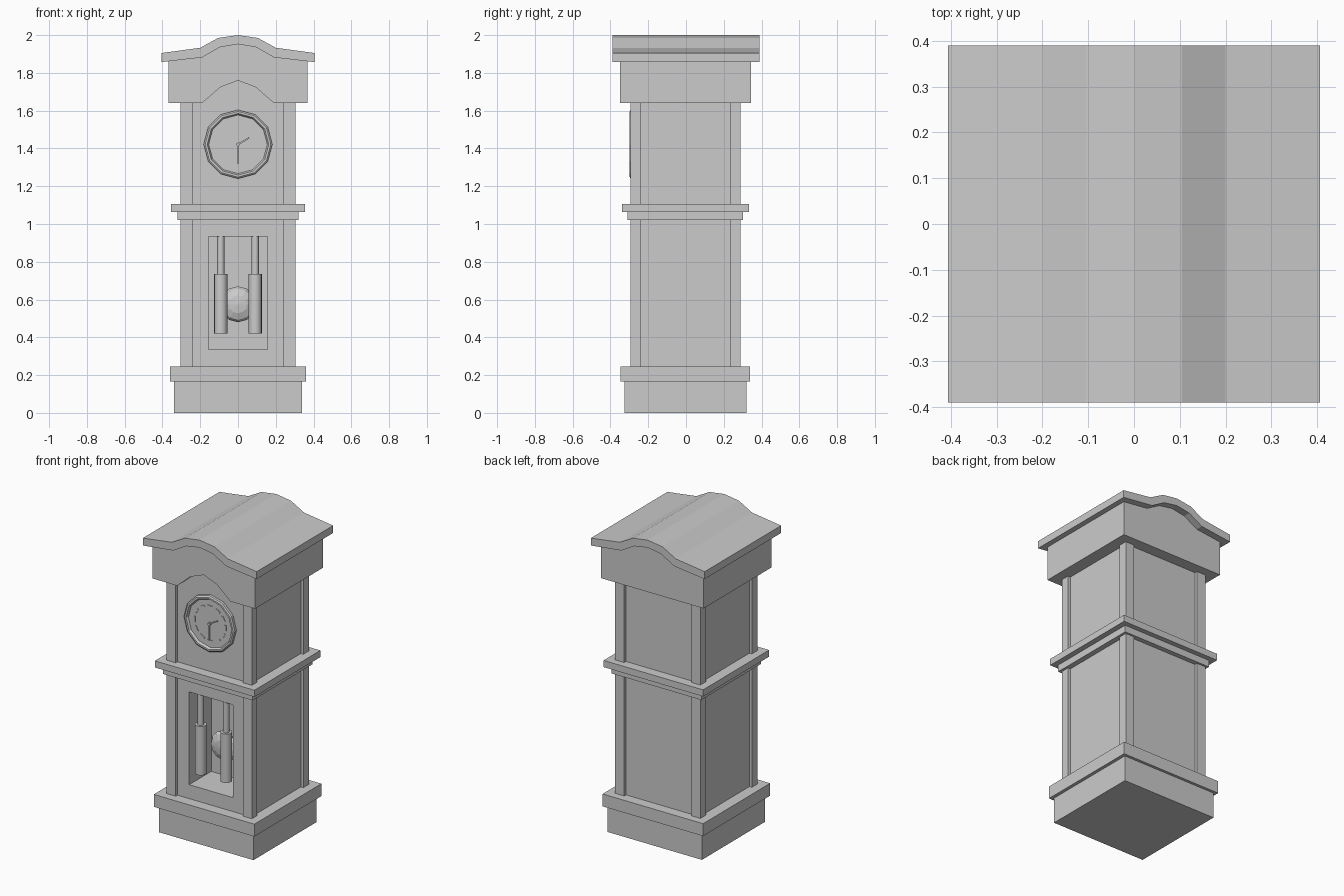
import bpy, bmesh, math
from mathutils import Matrix, Vector

cube = bpy.data.objects.get("Cube")
if cube:
    bpy.data.objects.remove(cube, do_unlink=True)

GREY = (0.6, 0.6, 0.6, 1)
mat = bpy.data.materials.new("plain_grey")
mat.use_nodes = True
mat.diffuse_color = GREY
mat.node_tree.nodes["Principled BSDF"].inputs["Base Color"].default_value = GREY


def finish(name, bm):
    bmesh.ops.recalc_face_normals(bm, faces=bm.faces)
    me = bpy.data.meshes.new(name)
    bm.to_mesh(me)
    bm.free()
    me.materials.append(mat)
    ob = bpy.data.objects.new(name, me)
    bpy.context.collection.objects.link(ob)
    return ob


def box_bm(x0, x1, y0, y1, z0, z1):
    bm = bmesh.new()
    bmesh.ops.create_cube(bm, size=1)
    for v in bm.verts:
        v.co = (x1 if v.co.x > 0 else x0, y1 if v.co.y > 0 else y0, z1 if v.co.z > 0 else z0)
    return bm


def box(name, *dims):
    return finish(name, box_bm(*dims))


def prism(name, outline, y0, y1):
    """Extrude an x-z outline along y."""
    bm = bmesh.new()
    face = bm.faces.new([bm.verts.new((x, y0, z)) for x, z in outline])
    new = bmesh.ops.extrude_face_region(bm, geom=[face])["geom"]
    verts = [g for g in new if isinstance(g, bmesh.types.BMVert)]
    bmesh.ops.translate(bm, verts=verts, vec=(0, y1 - y0, 0))
    return finish(name, bm)


def mirror_line(half):
    """Full left-to-right line from its centre-to-edge half."""
    return [(-x, z) for x, z in reversed(half[1:])] + half


def cylinder(name, x, y, z0, z1, r, sides=16):
    bm = bmesh.new()
    bmesh.ops.create_cone(bm, cap_ends=True, segments=sides, radius1=r, radius2=r, depth=z1 - z0,
                          matrix=Matrix.Translation((x, y, (z0 + z1) / 2)))
    ob = finish(name, bm)
    bpy.ops.object.select_all(action='DESELECT')
    ob.select_set(True)
    bpy.context.view_layer.objects.active = ob
    bpy.ops.object.shade_smooth_by_angle(angle=math.radians(40))
    return ob


# Plinth and waist mouldings
box("plinth", -.338, .338, -.325, .32, 0, .166)
box("plinth_moulding", -.359, .359, -.346, .338, .166, .246)
box("waist_moulding_lower", -.32, .32, -.309, .301, 1.02, 1.064)
box("waist_moulding_upper", -.355, .355, -.34, .333, 1.064, 1.107)

# Lower case with a recessed window niche
PANEL = -.275
case = box_bm(-.286, .286, PANEL, .27, .2, 1.04)
front = min(case.faces, key=lambda f: f.calc_center_median().y)
for depth in (PANEL, -.05):
    bmesh.ops.inset_region(case, faces=[front], thickness=.05)
    mid = front.calc_center_median()
    for v in front.verts:
        v.co = (.156 if v.co.x > mid.x else -.156, depth, .935 if v.co.z > mid.z else .336)
finish("lower_case", case)
box("upper_case", -.286, .286, PANEL, .27, 1.08, 1.8)

# Corner posts
for level, z0, z1 in (("lower", .22, 1.03), ("upper", 1.09, 1.7)):
    for side, sx in (("left", 1), ("right", -1)):
        xs = sorted((sx * .24, sx * .304))
        box(f"{level}_front_post_{side}", *xs, -.293, -.238, z0, z1)
        box(f"{level}_back_post_{side}", *xs, .232, .288, z0, z1)

# Hood with an arch cut into its front
under = [(0, 1.952), (.095, 1.936), (.19, 1.882), (.406, 1.857)]
over = [(0, 2.0), (.105, 1.985), (.2, 1.933), (.406, 1.905)]
hood_top = under[:3] + [(.367, 1.862)]
hood = prism("hood", mirror_line(hood_top) + [(.367, 1.64), (-.367, 1.64)], -.35, .345)
arch = mirror_line([(0, 1.76), (.095, 1.723), (.19, 1.64), (.19, 1.6)])
cutter = prism("arch_cutter", arch, -.4, PANEL + .004)
cutter.hide_render = True
mod = hood.modifiers.new("arch", 'BOOLEAN')
mod.operation = 'DIFFERENCE'
mod.solver = 'EXACT'
mod.object = cutter
bpy.context.view_layer.objects.active = hood
bpy.ops.object.modifier_apply(modifier=mod.name)
bpy.data.objects.remove(cutter, do_unlink=True)

# Wavy roof slab
prism("roof", mirror_line(over) + mirror_line(under)[::-1], -.39, .39)

# Clock face: twelve-sided bezel with a sunken dial
CZ = 1.422


def ring(r):
    return [(r * math.cos(i * math.tau / 12), CZ + r * math.sin(i * math.tau / 12)) for i in range(12)]


bm = bmesh.new()
steps = [(.182, PANEL + .005), (.182, -.292), (.174, -.298), (.163, -.298), (.155, -.284)]
loops = [[bm.verts.new((x, y, z)) for x, z in ring(r)] for r, y in steps]
for a, b in zip(loops, loops[1:]):
    for i in range(12):
        j = (i + 1) % 12
        bm.faces.new((a[i], a[j], b[j], b[i]))
bm.faces.new(loops[-1])
bm.faces.new(loops[0])
finish("clock_face", bm)


def dial_bar(name, angle, r0, r1, width, y0, y1):
    """Thin plate on the dial, pointing out from its centre."""
    out = Vector((math.sin(angle), math.cos(angle)))
    side = Vector((out.y, -out.x)) * width / 2
    centre = Vector((0, CZ))
    pts = [centre + out * r + side * s for r, s in ((r0, -1), (r0, 1), (r1, 1), (r1, -1))]
    prism(name, [tuple(p) for p in pts], y0, y1)


for i in range(12):
    dial_bar(f"hour_mark_{i + 1}", i * math.tau / 12, .106, .116, .036, -.288, -.283)
dial_bar("minute_hand", math.pi, 0, .105, .007, -.296, -.291)
dial_bar("hour_hand", math.radians(60), 0, .068, .008, -.296, -.291)
prism("hand_pin", [(x * .05, CZ + (z - CZ) * .05) for x, z in ring(.182)], -.299, -.283)

# Hanging weights
for side, x in (("left", .091), ("right", -.091)):
    cylinder(f"weight_rod_{side}", x, -.25, .72, .94, .019)
    cylinder(f"weight_{side}", x, -.25, .42, .735, .035)

# Pendulum bob
bm = bmesh.new()
bmesh.ops.create_uvsphere(bm, u_segments=12, v_segments=6, radius=.095)
bmesh.ops.transform(bm, verts=bm.verts, matrix=Matrix.Translation((0, -.14, .575))
                    @ Matrix.Diagonal((1, .4, 1, 1)) @ Matrix.Rotation(math.pi / 2, 4, 'X'))
finish("pendulum_bob", bm)
